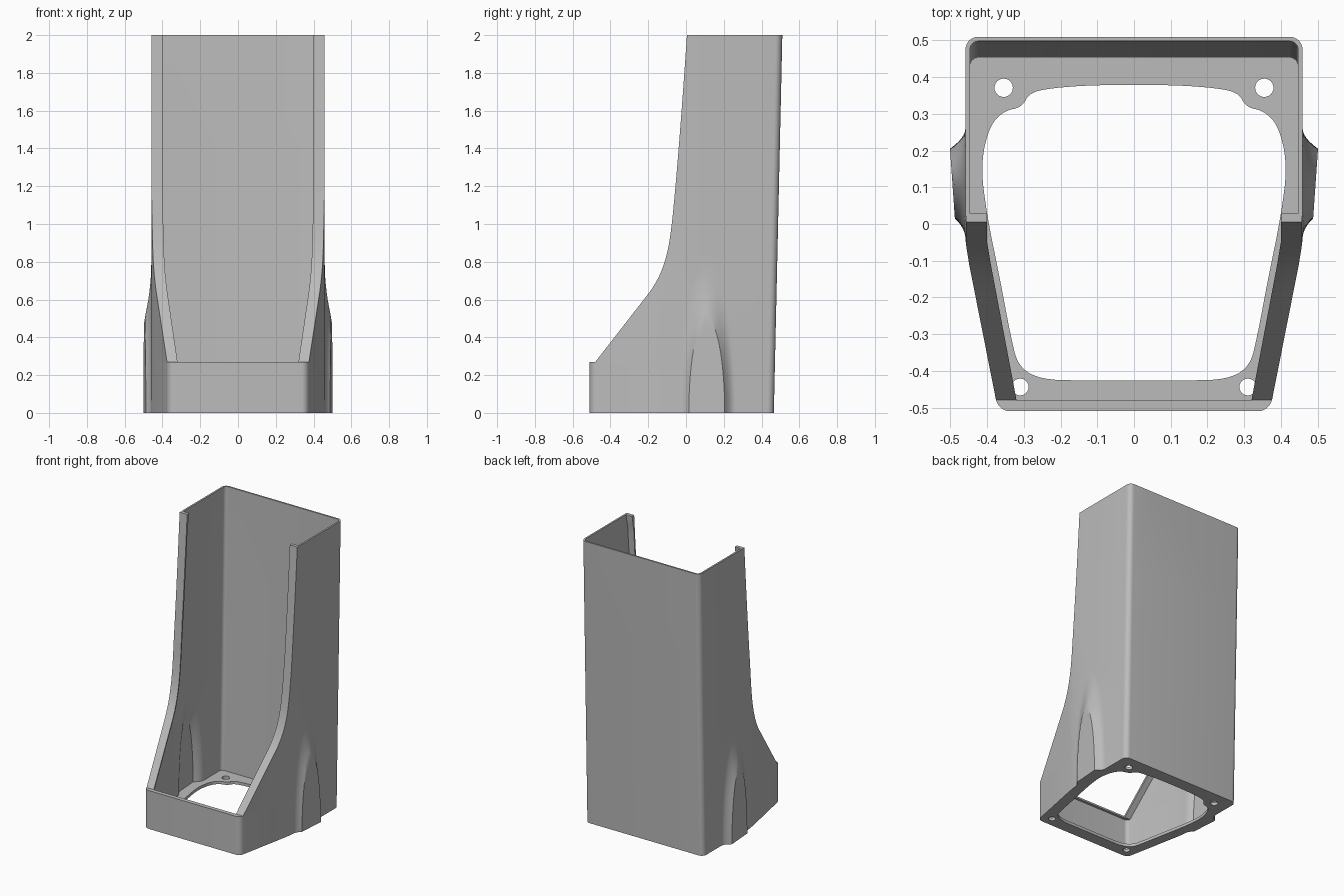
import bpy, bmesh, math
from mathutils import Vector
from mathutils.geometry import interpolate_bezier

cube = bpy.data.objects.get("Cube")
if cube:
    bpy.data.objects.remove(cube, do_unlink=True)

WALL = 0.012
FLOOR = 0.02

grey = bpy.data.materials.new("light grey")
grey.use_nodes = True
COLOUR = (0.5, 0.5, 0.5, 1)
grey.diffuse_color = COLOUR
grey.node_tree.nodes["Principled BSDF"].inputs["Base Color"].default_value = COLOUR


def loft(name, rings):
    """Closed solid through matching rings of 3D points."""
    bm = bmesh.new()
    loops = [[bm.verts.new(p) for p in ring] for ring in rings]
    for a, b in zip(loops, loops[1:]):
        for i in range(len(a)):
            j = (i + 1) % len(a)
            bm.faces.new((a[i], a[j], b[j], b[i]))
    bm.faces.new(loops[0][::-1])
    bm.faces.new(loops[-1])
    bmesh.ops.triangulate(bm, faces=[f for f in bm.faces if len(f.verts) == 4])
    bmesh.ops.recalc_face_normals(bm, faces=bm.faces)
    mesh = bpy.data.meshes.new(name)
    bm.to_mesh(mesh)
    bm.free()
    mesh.materials.append(grey)
    obj = bpy.data.objects.new(name, mesh)
    bpy.context.collection.objects.link(obj)
    return obj


def prism_z(name, outline, low, high):
    return loft(name, [[(x, y, z) for x, y in outline] for z in (low, high)])


def prism_x(name, outline):
    return loft(name, [[(x, y, z) for y, z in outline] for x in (-1, 1)])


def combine(target, tool, operation):
    """Apply a boolean and drop the tool."""
    mod = target.modifiers.new("cut", "BOOLEAN")
    mod.operation, mod.object, mod.solver = operation, tool, "EXACT"
    bpy.context.view_layer.objects.active = target
    bpy.ops.object.modifier_apply(modifier=mod.name)
    bpy.data.objects.remove(tool, do_unlink=True)


def mirrored(half):
    return half + [(-x, y) for x, y in reversed(half)]


def offset(points, dist, closed=True):
    """Move a 2D line to its left by dist."""
    out, n = [], len(points)
    for i, p in enumerate(points):
        a = Vector(points[i - 1 if closed or i else 0])
        b = Vector(points[(i + 1) % n if closed or i < n - 1 else i])
        t0, t1 = (Vector(p) - a), (b - Vector(p))
        t0, t1 = (t0 or t1).normalized(), (t1 or t0).normalized()
        m = (t0 + t1).normalized()
        d = dist / max(m.dot(t1), 0.5)
        out.append((p[0] - m.y * d, p[1] + m.x * d))
    return out


def arc(cx, cy, r, start, end, steps=8):
    angles = [math.radians(start + (end - start) * i / steps) for i in range(steps + 1)]
    return [(cx + r * math.cos(a), cy + r * math.sin(a)) for a in angles]


# Side bulge: an arched raised pad that flares back into the wall
MID, HALF, TALL, FLARE = 0.11, 0.095, 0.5, 1.6


def bulge(y, z):
    r = math.hypot((y - MID) / HALF, z / TALL)
    t = min(max((r - 1) / (FLARE - 1), 0), 1)
    return (0.03 + 0.07 * (y - 0.03)) * (1 - t) ** 2


def plan(z, inset):
    inner = HALF * math.sqrt(max(1 - (z / TALL) ** 2, 0.02))
    outer = HALF * math.sqrt(max(FLARE ** 2 - (z / TALL) ** 2, 0.2))
    flare = [inner + (outer - inner) * i / 6 for i in range(7)]
    ys = [MID - d for d in reversed(flare)]
    ys += [MID + inner * k for k in (-0.5, 0, 0.5)] + [MID + d for d in flare]
    back = 0.465 + 0.0225 * z
    half = arc(0.337, -0.47, 0.04, -90, -11)
    half += [(0.449, -0.11), (0.457, -0.06)]
    half += [(0.459 + bulge(y, z), y) for y in ys]
    half += arc(0.459 - 0.035, back - 0.035, 0.035, 0, 90)
    return offset(mirrored(half), inset)


def shell_solid(name, inset, low):
    levels = [low] + [0.04 * i for i in range(1, 22)] + [1.4, 2.1]
    return loft(name, [[(x, y, z) for x, y in plan(z, inset)] for z in levels])


# Side silhouette of the open front edge
edge = [(-0.48, 0.27), (-0.34, 0.45)]
edge += [tuple(p)[:2] for p in interpolate_bezier(
    (-0.2, 0.63), (-0.1, 0.76), (-0.085, 0.9), (-0.067, 1.08), 14)]
edge += [tuple(p)[:2] for p in interpolate_bezier(
    (-0.067, 1.08), (-0.045, 1.3), (-0.015, 1.7), (0.005, 2.0), 10)][1:]
front = [(-0.7, 0.27)] + edge
inner_edge = offset(front, -WALL, closed=False)

# Column body, trimmed to the silhouette
body = shell_solid("column_cover", 0, 0)
trim = prism_x("trim", [(-0.7, -0.1)] + front + [(0.7, 2.0), (0.7, -0.1)])
combine(body, trim, "INTERSECT")

# Hollow interior, stopping short of the front edge so a lip remains
hollow = shell_solid("hollow", WALL, FLOOR)
limit = prism_x("limit", [(-0.7, -0.1)] + inner_edge
                + [(0.02, 2.2), (0.7, 2.2), (0.7, -0.1)])
combine(hollow, limit, "INTERSECT")
combine(body, hollow, "DIFFERENCE")

# Front opening between the two lips
opening = mirrored([(0.32, -0.48), (0.39, -0.11), (0.4, -0.05), (0.4, 0.3)])
combine(body, prism_z("opening", opening, 0.1, 2.2), "DIFFERENCE")

# Rounded floor opening with corner tabs
hole = mirrored([(0.12, -0.426), (0.25, -0.425), (0.315, -0.39), (0.335, -0.31),
                 (0.365, -0.15), (0.4, 0.02), (0.418, 0.16), (0.395, 0.265),
                 (0.355, 0.308), (0.305, 0.318), (0.285, 0.358), (0.22, 0.371),
                 (0.1, 0.379)])
for _ in range(3):
    pairs = zip(hole, hole[1:] + hole[:1])
    hole = [(a[0] + (b[0] - a[0]) * k, a[1] + (b[1] - a[1]) * k)
            for a, b in pairs for k in (0.25, 0.75)]
combine(body, prism_z("floor_hole", hole, -0.1, 0.05), "DIFFERENCE")

# Four screw holes
for side in (-1, 1):
    for x, y, r in ((0.355, 0.371, 0.025), (0.31, -0.444, 0.023)):
        ring = arc(side * x, y, r, 0, 345, 23)
        combine(body, prism_z("screw_hole", ring, -0.1, 0.05), "DIFFERENCE")

# Shading
bpy.ops.object.select_all(action="DESELECT")
body.select_set(True)
bpy.context.view_layer.objects.active = body
bpy.ops.object.shade_smooth_by_angle(angle=math.radians(25))
